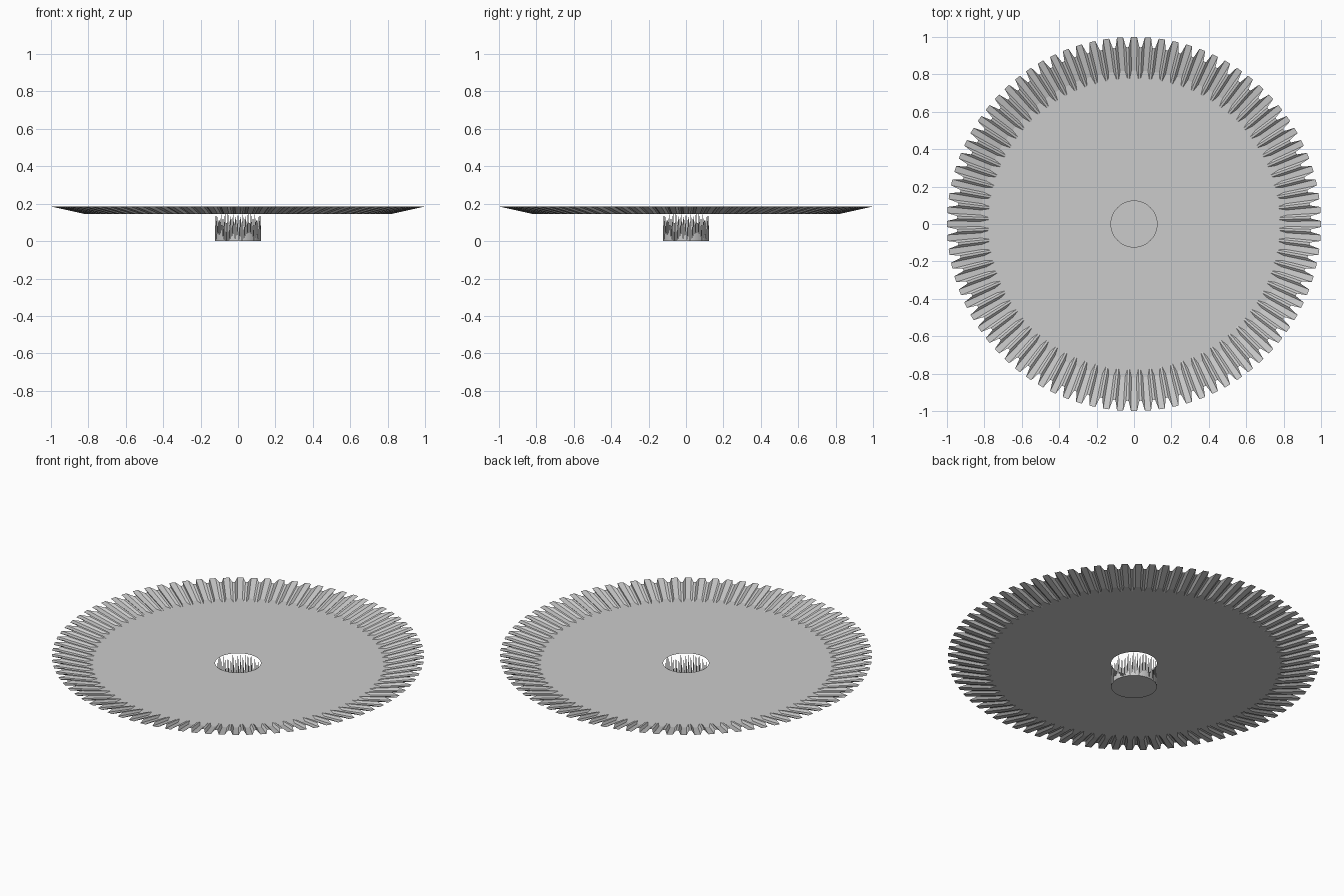
import bpy
import bmesh
from math import cos, sin, pi

if "Cube" in bpy.data.objects:
    bpy.data.objects.remove(bpy.data.objects["Cube"], do_unlink=True)

TEETH = 84
PITCH = 2 * pi / TEETH
HUB_R, DISC_Z, RIM_Z = 0.123, 0.145, 0.185
INNER_SCALE = 0.82
# One tooth: offset from its centre in pitches, and radius
TOOTH = [(-0.5, 0.945), (-0.4, 0.947), (-0.3, 0.975), (-0.22, 1.0),
         (0.22, 1.0), (0.3, 0.975), (0.4, 0.947)]

grey = bpy.data.materials.new("light grey")
grey.use_nodes = True
colour = (0.6, 0.6, 0.6, 1)
grey.diffuse_color = colour
grey.node_tree.nodes["Principled BSDF"].inputs["Base Color"].default_value = colour


def ring(bm, points, z, scale=1.0):
    return [bm.verts.new((r * scale * cos(a), r * scale * sin(a), z)) for a, r in points]


def finish(bm, name):
    mesh = bpy.data.meshes.new(name)
    bm.to_mesh(mesh)
    bm.free()
    mesh.materials.append(grey)
    obj = bpy.data.objects.new(name, mesh)
    bpy.context.collection.objects.link(obj)
    return obj


gear_points = [((i + f) * PITCH, r) for i in range(TEETH) for f, r in TOOTH]
hub_points = [((i - 0.5) * PITCH, HUB_R) for i in range(TEETH)]
n, k = len(gear_points), len(TOOTH)

# Flared toothed rim, tapering down to the disc
bm = bmesh.new()
low = ring(bm, gear_points, DISC_Z, INNER_SCALE)
high = ring(bm, gear_points, RIM_Z)
for i in range(n):
    j = (i + 1) % n
    bm.faces.new((low[i], low[j], high[j], high[i]))
finish(bm, "toothed_rim")

# Thin disc with an open centre, one sector per tooth
bm = bmesh.new()
outer = ring(bm, gear_points, DISC_Z, INNER_SCALE)
inner = ring(bm, hub_points, DISC_Z)
for i in range(TEETH):
    arc = [outer[(i * k + s) % n] for s in range(k + 1)]
    bm.faces.new([inner[i]] + arc + [inner[(i + 1) % TEETH]])
finish(bm, "disc")

# Hub wall made of upright spikes with gaps between them
bm = bmesh.new()
base = ring(bm, hub_points, 0)
top = ring(bm, hub_points, DISC_Z)
for i in range(TEETH):
    bm.faces.new((base[i], base[(i + 1) % TEETH], top[i]))
finish(bm, "hub_wall")

# Closed hub bottom
bm = bmesh.new()
bm.faces.new(ring(bm, hub_points, 0)[::-1])
finish(bm, "hub_bottom")
